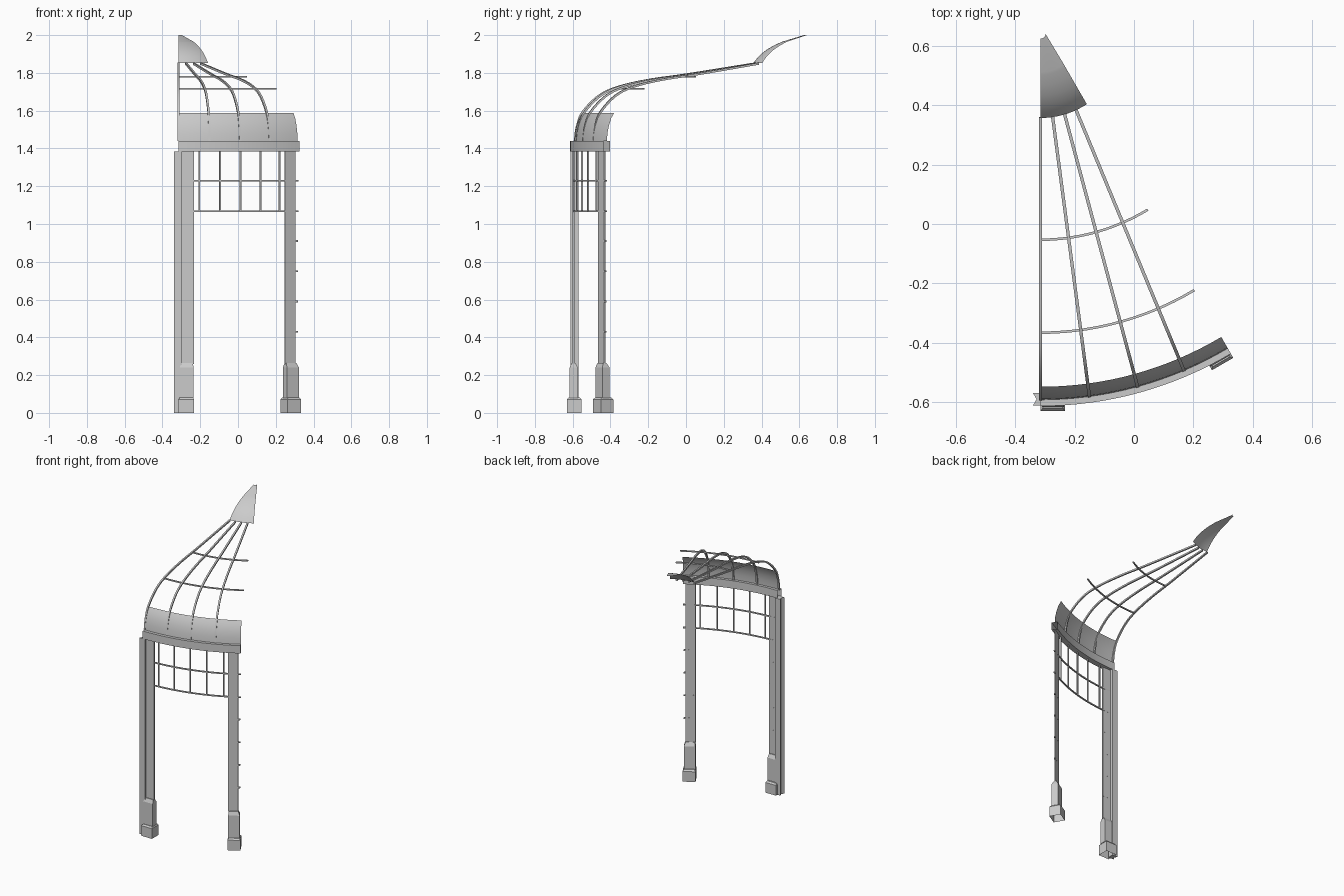
import bpy, bmesh
from math import sin, cos, radians, degrees
from mathutils import Vector

if "Cube" in bpy.data.objects:
    bpy.data.objects.remove(bpy.data.objects["Cube"], do_unlink=True)

CX, CY = -0.315, 0.642      # axis of the pavilion that this bay belongs to
BAY = 30                    # angle of the bay
LAP = 0.016                 # overlap past the bay's end
UP = Vector((0, 0, 1))

mat = bpy.data.materials.new("painted_grey_metal")
mat.use_nodes = True
grey = (0.6, 0.6, 0.6, 1)
mat.diffuse_color = grey
mat.node_tree.nodes["Principled BSDF"].inputs["Base Color"].default_value = grey


def tangent(deg):
    return Vector((cos(radians(deg)), sin(radians(deg)), 0))


def local(deg, t, r, z):
    """Point at tangential offset t and radius r, in the frame of one angle."""
    a = radians(deg)
    return Vector((CX + r * sin(a), CY - r * cos(a), z)) + t * tangent(deg)


def add_mesh(name, bm, smooth=False):
    mesh = bpy.data.meshes.new(name)
    bm.to_mesh(mesh)
    bm.free()
    mesh.materials.append(mat)
    obj = bpy.data.objects.new(name, mesh)
    bpy.context.collection.objects.link(obj)
    if smooth:
        bpy.ops.object.select_all(action='DESELECT')
        obj.select_set(True)
        bpy.context.view_layer.objects.active = obj
        bpy.ops.object.shade_smooth_by_angle(angle=radians(35))


def loft(name, rows, closed=True, caps=(True, True), smooth=False):
    """Skin a list of cross-sections, with optional end caps."""
    bm = bmesh.new()
    rings = [[bm.verts.new(p) for p in row] for row in rows]
    n = len(rings[0])
    for a, b in zip(rings, rings[1:]):
        for j in range(n if closed else n - 1):
            k = (j + 1) % n
            bm.faces.new((a[j], b[j], b[k], a[k]))
    for wanted, ring in zip(caps, (rings[0], rings[-1])):
        if wanted:
            bm.faces.new(ring)
    if closed:
        bmesh.ops.recalc_face_normals(bm, faces=bm.faces[:])
    add_mesh(name, bm, smooth)


def sweep(name, profile, closed=False, steps=16):
    """Turn a (radius, height) profile around the axis across the bay."""
    rows = [[local(i / steps * (BAY + degrees(LAP / r)), 0, r, z) for r, z in profile]
            for i in range(steps + 1)]
    loft(name, rows, closed, (False, False), True)


def prism(name, deg, sections, caps=(True, True)):
    """Loft between (height, [(t, r), ...]) sections."""
    loft(name, [[local(deg, t, r, z) for t, r in pts] for z, pts in sections], caps=caps)


def bar(name, path, side, half):
    """Square bar along a path; side is the direction across it."""
    rows = []
    for i, p in enumerate(path):
        along = path[min(i + 1, len(path) - 1)] - path[max(i - 1, 0)]
        s = side * half
        n = along.cross(side).normalized() * half
        rows.append([p + s + n, p - s + n, p - s - n, p + s - n])
    loft(name, rows, smooth=True)


def arc_bar(name, r, z, half):
    end = BAY + degrees(LAP / r)
    bar(name, [local(end * i / 14, 0, r, z) for i in range(15)], UP, half)


def smooth_path(pts, cuts=5):
    """Catmull-Rom curve through the points."""
    pts = [Vector(p) for p in pts]
    ext = [2 * pts[0] - pts[1], *pts, 2 * pts[-1] - pts[-2]]
    out = []
    for a, b, c, d in zip(ext, ext[1:], ext[2:], ext[3:]):
        for i in range(cuts):
            f = i / cuts
            out.append(b + (c - a) * f / 2 + (a - 2.5 * b + 2 * c - d / 2) * f ** 2
                       + (1.5 * (b - c) + (d - a) / 2) * f ** 3)
    return out + [pts[-1]]


def rect(t0, t1, r0, r1):
    return [(t0, r0), (t1, r0), (t1, r1), (t0, r1)]


# Curved hollow eave beam, fascia sheet above it and roof cap
sweep("eave_beam", [(1.215, 1.385), (1.255, 1.385), (1.255, 1.44), (1.215, 1.44)], closed=True)
sweep("fascia_sheet", [(1.234, 1.44), (1.231, 1.48), (1.222, 1.52),
                       (1.208, 1.56), (1.19, 1.588)])
sweep("roof_cap", [(0.285, 1.853), (0.262, 1.882), (0.238, 1.905), (0.21, 1.926),
                   (0.175, 1.946), (0.14, 1.962), (0.13, 1.966), (0.018, 2.0)])

# Roof ribs: steep at the eave, then a long straight run up to the cap
RIB = [(1.231, 1.44), (1.219, 1.52), (1.188, 1.595), (1.1, 1.682),
       (0.99, 1.73), (0.83, 1.765), (0.64, 1.792), (0.283, 1.849)]
for i in range(4):
    deg = 7.5 * i
    path = smooth_path([local(deg, LAP * i / 4, r, z) for r, z in RIB])
    bar(f"roof_rib_{i + 1}", path, tangent(deg), 0.0055)

# Roof hoops
arc_bar("lower_roof_hoop", 1.008, 1.716, 0.0042)
arc_bar("upper_roof_hoop", 0.695, 1.78, 0.0042)

# Trellis under the eave
for name, z in (("lower", 1.068), ("upper", 1.23)):
    arc_bar(f"{name}_trellis_rail", 1.238, z, 0.0042)
for i in range(1, 6):
    deg = 5 * i
    bar(f"trellis_bar_{i}", [local(deg, LAP * i / 6, 1.238, z) for z in (1.066, 1.39)],
        tangent(deg), 0.0042)

# Columns at both ends, mirrored about the middle of the bay
for side, deg in (("right", 0), ("left", BAY)):
    def span(t0, t1):
        return (t0, t1) if deg == 0 else (LAP - t1, LAP - t0)

    base = rect(*span(0, 0.083), 1.195, 1.271)
    neck = rect(*span(0.008, 0.075), 1.205, 1.262)
    prism(f"{side}_base", deg, [(0, base), (0.072, base), (0.082, neck)], (False, True))
    foot = rect(*span(0.006, 0.08), 1.215, 1.258)
    top = rect(*span(0.016, 0.076), 1.228, 1.248)
    prism(f"{side}_pedestal", deg, [(0.08, foot), (0.24, foot), (0.265, top)])
    plate = rect(*span(0.017, 0.081), 1.2335, 1.2425)
    prism(f"{side}_column", deg, [(0.26, plate), (1.387, plate)])
    # Rungs let into the plate, flush with its front
    for i in range(4):
        path = [local(deg, t, 1.2375, 0.43 + 0.16 * i) for t in span(0.004, 0.08)]
        bar(f"{side}_rung_{i + 1}", path, UP, 0.0045)

# Notched corner post that joins the neighbouring bay
notch = [(-0.025, 1.211), (-0.013, 1.232), (-0.025, 1.253), (0.018, 1.253), (0.018, 1.211)]
prism("corner_post", 0, [(0, notch), (1.385, notch)])
